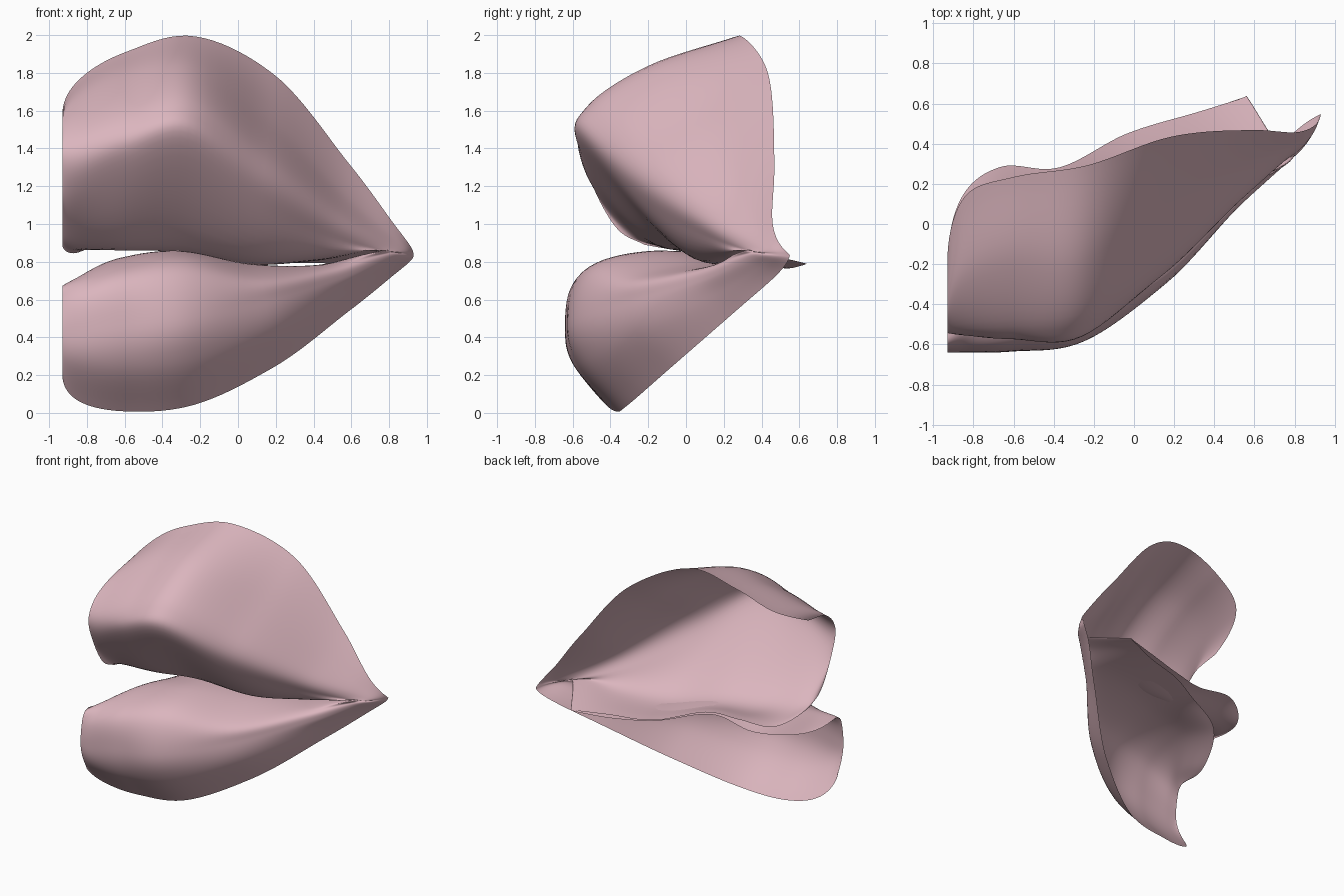
import bpy, bmesh, math
from mathutils import Vector

if "Cube" in bpy.data.objects:
    bpy.data.objects.remove(bpy.data.objects["Cube"])

STATIONS = (0, .04, .18, .37, .60, .82, .94, 1)   # lengthwise positions of the rail points
PARAMS = [math.acos(1 - 2 * t) / math.pi for t in STATIONS]   # eased, so both ends round off
LEFT = -.93
COLS, STEPS = 64, 8

# Shared mouth-corner curve: outer corner, rolling into the mouth, to the inner tip
CORNER = [(.93, .55, .835), (.905, .48, .84), (.87, .425, .845),
          (.82, .375, .852), (.75, .35, .86), (.56, .64, .79)]

# Each rail holds (y, z) along the lip: outer edge, slope, ridge, underside, mouth line, inner edge
UPPER = [
    [(-.20, 1.58), (.12, 1.75), (.235, 1.91), (.29, 1.995), (.435, 1.795), (.468, 1.31), (.458, 1.01)],
    [(-.43, 1.53), (-.27, 1.65), (-.18, 1.78), (-.18, 1.83), (.11, 1.56), (.31, 1.15), (.40, .955)],
    [(-.54, 1.38), (-.54, 1.42), (-.535, 1.53), (-.50, 1.62), (-.23, 1.33), (.14, 1.03), (.33, .905)],
    [(-.48, 1.17), (-.48, 1.18), (-.52, 1.30), (-.53, 1.41), (-.20, 1.10), (.13, .93), (.29, .87)],
    [(-.36, .97), (-.21, .91), (-.14, .885), (-.07, .89), (.06, .81), (.22, .82), (.28, .85)],
    [(-.22, .89), (.11, .845), (.285, .91), (.28, .89), (.45, .80), (.55, .795), (.605, .792)],
]
LOWER = [
    [(-.56, .20), (-.45, .07), (-.37, .008), (-.31, .04), (-.08, .24), (.27, .545), (.475, .725)],
    [(-.62, .33), (-.61, .28), (-.58, .25), (-.52, .28), (-.26, .43), (.18, .64), (.385, .765)],
    [(-.64, .45), (-.64, .45), (-.635, .47), (-.59, .50), (-.30, .59), (.11, .71), (.31, .80)],
    [(-.62, .60), (-.61, .62), (-.57, .72), (-.50, .76), (-.26, .71), (.10, .765), (.27, .825)],
    [(-.59, .66), (-.50, .71), (-.25, .82), (-.20, .855), (.05, .785), (.22, .785), (.28, .835)],
    [(-.54, .68), (-.26, .65), (.10, .74), (.20, .84), (.42, .785), (.54, .765), (.605, .778)],
]


def smooth_curve(vs, u):
    """Smooth cubic interpolation through one value per station."""
    h = [b - a for a, b in zip(PARAMS, PARAMS[1:])]
    d = [(b - a) / w for a, b, w in zip(vs, vs[1:], h)]
    m = [(d[i] * h[i + 1] + d[i + 1] * h[i]) / (h[i] + h[i + 1]) for i in range(len(d) - 1)]
    m = [1.5 * d[0] - .5 * m[0]] + m + [1.5 * d[-1] - .5 * m[-1]]
    i = max(k for k in range(len(d)) if PARAMS[k] <= u)
    s = (u - PARAMS[i]) / h[i]
    return ((1 + 2 * s) * (1 - s) ** 2 * vs[i] + s * (1 - s) ** 2 * h[i] * m[i]
            + s * s * (3 - 2 * s) * vs[i + 1] + s * s * (s - 1) * h[i] * m[i + 1])


def section(points):
    """Rounded cross-section through the rail points."""
    p = [2 * points[0] - points[1]] + points + [2 * points[-1] - points[-2]]
    out = []
    for i in range(1, len(p) - 2):
        a, b, c, e = p[i - 1:i + 3]
        for k in range(STEPS):
            s = k / STEPS
            out.append(.5 * (2 * b + (c - a) * s + (2 * a - 5 * b + 4 * c - e) * s * s
                             + (3 * b - a - 3 * c + e) * s ** 3))
    return out + [points[-1]]


def add_lip(bm, rails, flip):
    cols = []
    for j in range(COLS + 1):
        u = j / COLS
        t = (1 - math.cos(math.pi * u)) / 2
        pts = []
        for rail, end in zip(rails, CORNER):
            y = smooth_curve([q[0] for q in rail] + [end[1]], u)
            z = smooth_curve([q[1] for q in rail] + [end[2]], u)
            pts.append(Vector((LEFT + (end[0] - LEFT) * t, y, z)))
        cols.append([bm.verts.new(v) for v in section(pts)])
    for a, b in zip(cols, cols[1:]):
        for k in range(len(a) - 1):
            quad = (a[k], a[k + 1], b[k + 1], b[k])
            bm.faces.new(quad[::-1] if flip else quad)
    return cols[-1]


# Both lips as one sheet, welded along the mouth corner
bm = bmesh.new()
top_end = add_lip(bm, UPPER, False)
low_end = add_lip(bm, LOWER, True)
bmesh.ops.weld_verts(bm, targetmap=dict(zip(low_end, top_end)))
for f in bm.faces:
    f.smooth = True
mesh = bpy.data.meshes.new("lips")
bm.to_mesh(mesh)
bm.free()
lips = bpy.data.objects.new("lips", mesh)
bpy.context.collection.objects.link(lips)

pink = bpy.data.materials.new("soft pink")
pink.diffuse_color = (.71, .465, .515, 1)
pink.use_nodes = True
pink.node_tree.nodes["Principled BSDF"].inputs["Base Color"].default_value = pink.diffuse_color
mesh.materials.append(pink)
